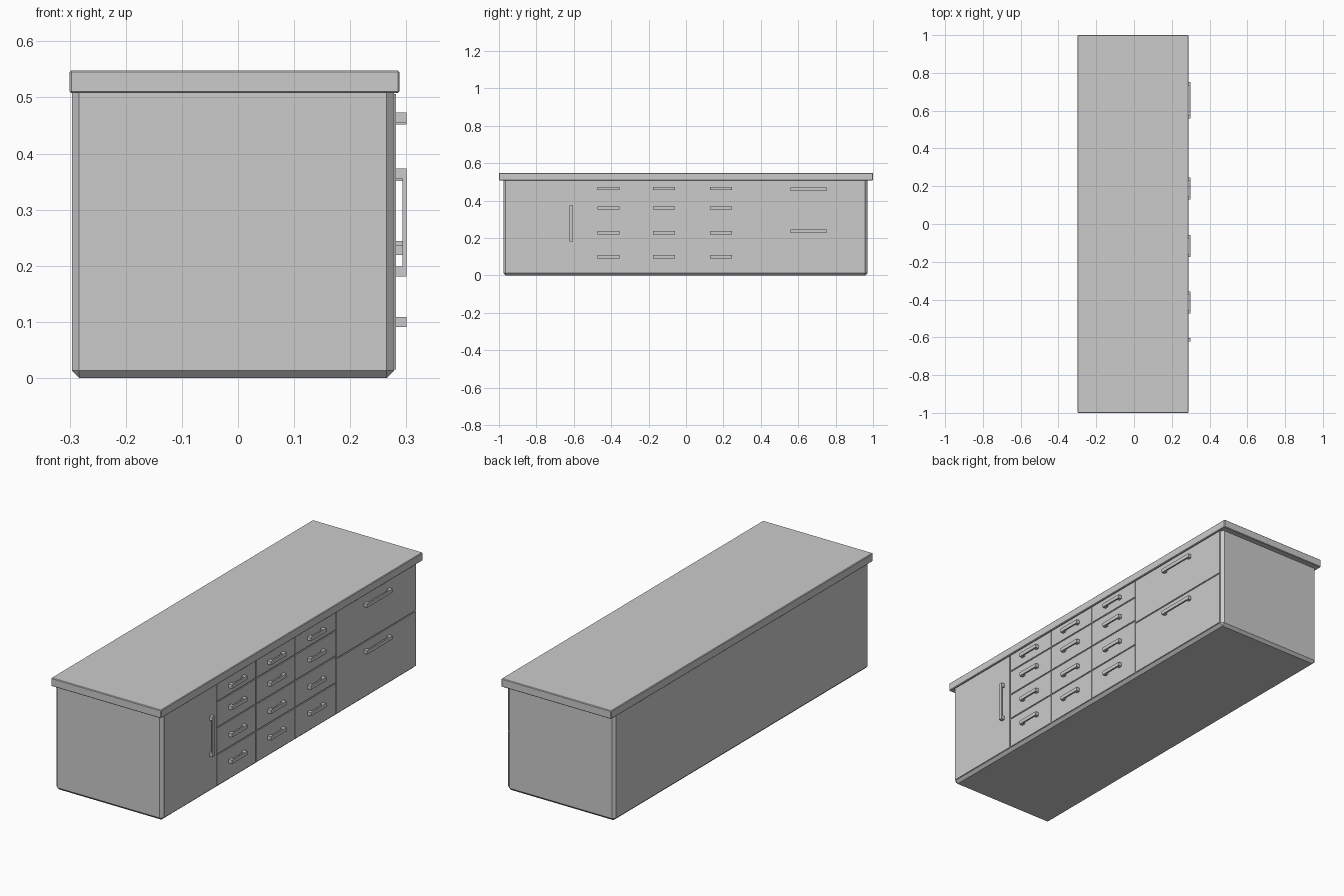
import bpy, bmesh
from mathutils import Vector

if "Cube" in bpy.data.objects:
    bpy.data.objects.remove(bpy.data.objects["Cube"])


def add_box(bm, lo, hi):
    lo, hi = Vector(lo), Vector(hi)
    verts = bmesh.ops.create_cube(bm, size=1)["verts"]
    for v in verts:
        v.co = Vector((v.co[i] * (hi[i] - lo[i]) + (lo[i] + hi[i]) / 2 for i in range(3)))


def make(name, boxes, bevel=0, keep_top=False):
    bm = bmesh.new()
    for lo, hi in boxes:
        add_box(bm, lo, hi)
    if bevel:
        top = max(v.co.z for v in bm.verts)
        edges = [e for e in bm.edges
                 if not (keep_top and all(abs(v.co.z - top) < 1e-5 for v in e.verts))]
        bmesh.ops.bevel(bm, geom=edges, offset=bevel, segments=1,
                        affect='EDGES', profile=0.5)
    mesh = bpy.data.meshes.new(name)
    bm.to_mesh(mesh)
    bm.free()
    ob = bpy.data.objects.new(name, mesh)
    bpy.context.collection.objects.link(ob)
    return ob


FACE, BODY, OUT = 0.282, 0.278, 0.30   # panel face, carcass front, handle front
GAP = 0.003


def panel(name, y0, y1, z0, z1):
    make(name, [((BODY - 0.003, y0 + GAP, z0 + GAP), (FACE, y1 - GAP, z1 - GAP))])


def handle(name, y, z, length, vertical=False):
    h, w, post = length / 2, 0.009, 0.018

    def span(a, b, x0, x1):
        if vertical:
            return ((x0, y - w, z + a), (x1, y + w, z + b))
        return ((x0, y + a, z - w), (x1, y + b, z + w))
    make(name, [span(-h, h, OUT - 0.007, OUT),
                span(-h, -h + post, FACE - 0.002, OUT - 0.007),
                span(h - post, h, FACE - 0.002, OUT - 0.007)])


# carcass with chamfered uprights and base
make("cabinet_body", [((-0.296, -0.977, 0), (BODY, 0.971, 0.51))], 0.013, True)

# worktop slab
make("worktop", [((-0.30, -1, 0.508), (0.288, 1, 0.548))], 0.003)

# door on the left
cols = [-0.967, -0.565, -0.265, 0.03, 0.345, 0.961]
LOW, HIGH = 0.012, 0.509
panel("door", cols[0], cols[1], LOW, HIGH)
handle("door_handle", -0.613, 0.277, 0.193, True)

# three stacks of four drawers
rows = [LOW, 0.165, 0.295, 0.42, HIGH]
handle_z = [0.10, 0.228, 0.36, 0.464]
for c in range(1, 4):
    for r in range(4):
        panel(f"drawer_{c}_{r}", cols[c], cols[c + 1], rows[r], rows[r + 1])
        handle(f"drawer_handle_{c}_{r}", (cols[c] + cols[c + 1]) / 2, handle_z[r], 0.117)

# two wide drawers on the right
for r, (z0, z1, hz) in enumerate([(LOW, 0.28, 0.235), (0.28, HIGH, 0.461)]):
    panel(f"wide_drawer_{r}", cols[4], cols[5], z0, z1)
    handle(f"wide_drawer_handle_{r}", 0.655, hz, 0.193)
